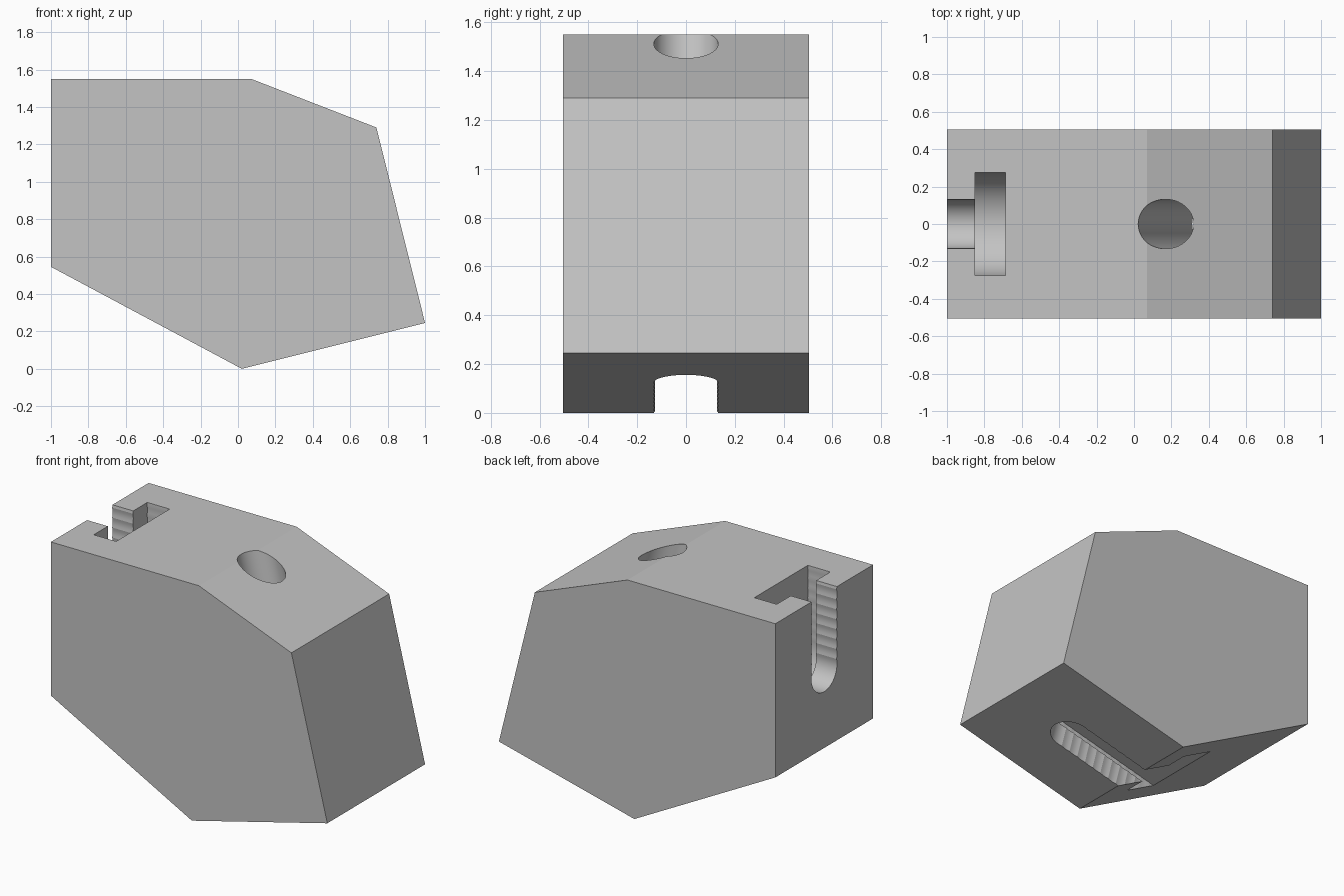
import bpy
import bmesh
from math import sin, cos, pi, sqrt, radians
from mathutils import Matrix, Vector

if "Cube" in bpy.data.objects:
    bpy.data.objects.remove(bpy.data.objects["Cube"], do_unlink=True)

grey = bpy.data.materials.new("plain grey")
grey.use_nodes = True
colour = (0.55, 0.55, 0.55, 1)
grey.diffuse_color = colour
grey.node_tree.nodes["Principled BSDF"].inputs["Base Color"].default_value = colour


def prism(name, outline, low, high, matrix):
    """Extrude a 2D outline along local z, then place it."""
    bm = bmesh.new()
    face = bm.faces.new([bm.verts.new((u, v, low)) for u, v in outline])
    extruded = bmesh.ops.extrude_face_region(bm, geom=[face])["geom"]
    moved = [g for g in extruded if isinstance(g, bmesh.types.BMVert)]
    bmesh.ops.translate(bm, verts=moved, vec=(0, 0, high - low))
    bm.transform(matrix)
    bmesh.ops.recalc_face_normals(bm, faces=bm.faces)
    mesh = bpy.data.meshes.new(name)
    bm.to_mesh(mesh)
    bm.free()
    mesh.materials.append(grey)
    obj = bpy.data.objects.new(name, mesh)
    bpy.context.collection.objects.link(obj)
    return obj


def slot_outline(radius, length, pitch=0.065, samples=4):
    """Round end, then lightly scalloped sides running along +v."""
    arc = [(radius * cos(pi + pi * i / 32), radius * sin(pi + pi * i / 32))
           for i in range(33)]
    side = []
    for i in range(1, int(length / pitch) * samples + 1):
        v = i * pitch / samples
        offset = v - round(v / pitch) * pitch
        side.append((sqrt(radius ** 2 - offset ** 2), v))
    return arc + side + [(-u, v) for u, v in reversed(side)]


def circle(radius, count=64):
    return [(radius * cos(2 * pi * i / count), radius * sin(2 * pi * i / count))
            for i in range(count)]


def frame(origin, along):
    """Local axes: u across the block, v along the slot, w into the block."""
    across = Vector((0, 1, 0))
    along = Vector(along).normalized()
    inward = across.cross(along)
    m = Matrix((across, along, inward)).transposed().to_4x4()
    m.translation = origin
    return m


# Six-sided block
side_profile = [(-1, 1.55), (0.07, 1.55), (0.74, 1.29), (1, 0.245), (0.02, 0), (-1, 0.545)]
block = prism("bracket_block", side_profile, -0.505, 0.505, Matrix.Rotation(radians(90), 4, "X"))

# Two bolt channels: shank slot, head slot and through hole
shank, head = 0.132, 0.277
cutters = []
for label, origin, along in (("upright", (-1, 0, 1.045), (0, 0, 1)),
                             ("base", (0.515, 0, 0.124), (-0.98, 0, -0.245))):
    place = frame(origin, along)
    cutters += [
        prism(label + "_shank_slot", slot_outline(shank, 1.1), -0.3, 0.2, place),
        prism(label + "_head_slot", slot_outline(head, 1.1), 0.15, 0.312, place),
        prism(label + "_bolt_hole", circle(shank), 0.25, 2.3, place),
    ]

bpy.context.view_layer.objects.active = block
for cutter in cutters:
    cutter.hide_render = True
    cut = block.modifiers.new(cutter.name, "BOOLEAN")
    cut.operation = "DIFFERENCE"
    cut.solver = "EXACT"
    cut.object = cutter
    bpy.ops.object.modifier_apply(modifier=cut.name)
    bpy.data.objects.remove(cutter, do_unlink=True)

# Smooth bores, crisp edges
bpy.ops.object.select_all(action="DESELECT")
block.select_set(True)
bpy.ops.object.shade_smooth_by_angle(angle=radians(20))
